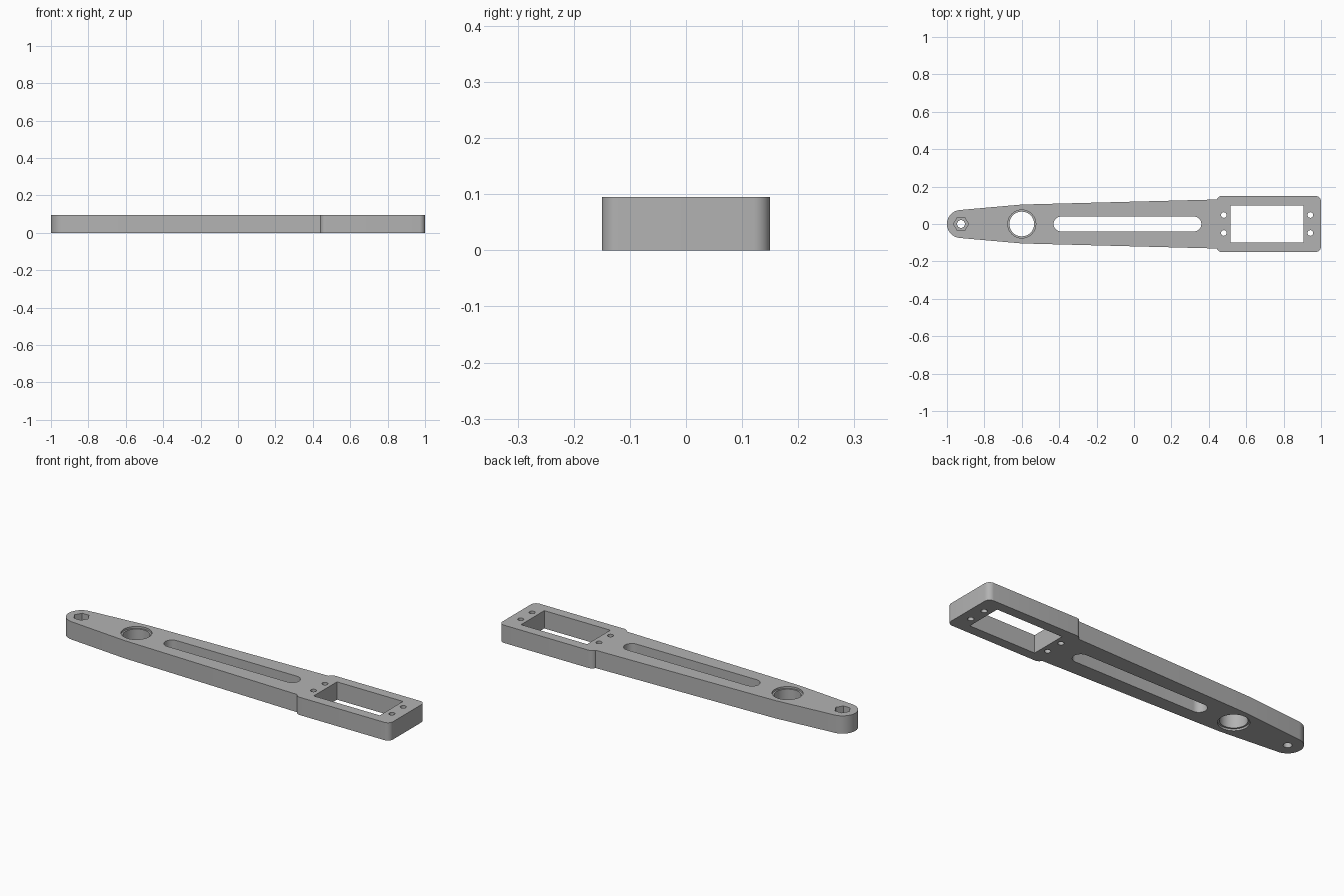
import bpy, bmesh
from math import pi, cos, sin, radians

default = bpy.data.objects.get("Cube")
if default:
    bpy.data.objects.remove(default, do_unlink=True)

THICK = 0.095
TIP_X, BORE_X = -0.925, -0.6


def arc(cx, cy, r, start, end, steps):
    """Points along an arc, angles in degrees."""
    angles = [radians(start + (end - start) * i / steps) for i in range(steps + 1)]
    return [(cx + r * cos(a), cy + r * sin(a)) for a in angles]


def circle(cx, cy, r, sides):
    return arc(cx, cy, r, 0, 360, sides)[:-1]


def prism(name, outline, z0, z1):
    """Extrude a counter-clockwise outline from z0 to z1."""
    bm = bmesh.new()
    face = bm.faces.new([bm.verts.new((x, y, z0)) for x, y in outline])
    top = bmesh.ops.extrude_face_region(bm, geom=[face])["geom"]
    bmesh.ops.translate(bm, vec=(0, 0, z1 - z0),
                        verts=[v for v in top if isinstance(v, bmesh.types.BMVert)])
    bmesh.ops.recalc_face_normals(bm, faces=bm.faces)
    mesh = bpy.data.meshes.new(name)
    bm.to_mesh(mesh)
    bm.free()
    obj = bpy.data.objects.new(name, mesh)
    bpy.context.collection.objects.link(obj)
    return obj


def cut(target, outline, z0=-0.05, z1=THICK + 0.05):
    """Subtract a prism from the target and discard the cutter."""
    cutter = prism("cutter", outline, z0, z1)
    cutter.hide_render = True
    mod = target.modifiers.new("cut", 'BOOLEAN')
    mod.operation, mod.solver, mod.object = 'DIFFERENCE', 'EXACT', cutter
    bpy.ops.object.modifier_apply(modifier=mod.name)
    bpy.data.objects.remove(cutter, do_unlink=True)


# Lever body: rounded tip, tapered arm and rectangular head
upper = arc(0.97, 0.12, 0.03, 0, 90, 8) + arc(0.47, 0.12, 0.03, 90, 160, 7)
upper += [(0.4417, 0.131), (BORE_X, 0.104)]
tip = arc(TIP_X, 0, 0.075, 95, 265, 40)
lower = [(x, -y) for x, y in reversed(upper)]
arm = prism("lever_arm", upper + tip + lower, 0, THICK)
bpy.context.view_layer.objects.active = arm
arm.select_set(True)

# Long slot
cut(arm, arc(0.32, 0, 0.04, -90, 90, 20) + arc(-0.39, 0, 0.04, 90, 270, 20))

# Rectangular window in the head
cut(arm, [(0.516, -0.098), (0.906, -0.098), (0.906, 0.098), (0.516, 0.098)])

# Four screw holes beside the window
for x in (0.48, 0.943):
    for y in (-0.048, 0.048):
        cut(arm, circle(x, y, 0.015, 20))

# Large bore with a shallow wider rim on both faces
cut(arm, circle(BORE_X, 0, 0.066, 64))
cut(arm, circle(BORE_X, 0, 0.075, 64), z0=THICK - 0.01)
cut(arm, circle(BORE_X, 0, 0.075, 64), z1=0.01)

# Tip bolt hole with a hexagonal nut pocket on top
cut(arm, circle(TIP_X, 0, 0.021, 28))
cut(arm, circle(TIP_X, 0, 0.04, 6), z0=THICK - 0.045)

# Grey material and shading
grey = bpy.data.materials.new("plain_grey")
grey.use_nodes = True
colour = (0.45, 0.45, 0.45, 1)
grey.diffuse_color = colour
grey.node_tree.nodes["Principled BSDF"].inputs["Base Color"].default_value = colour
arm.data.materials.clear()
arm.data.materials.append(grey)
bpy.ops.object.shade_smooth_by_angle(angle=radians(30))
